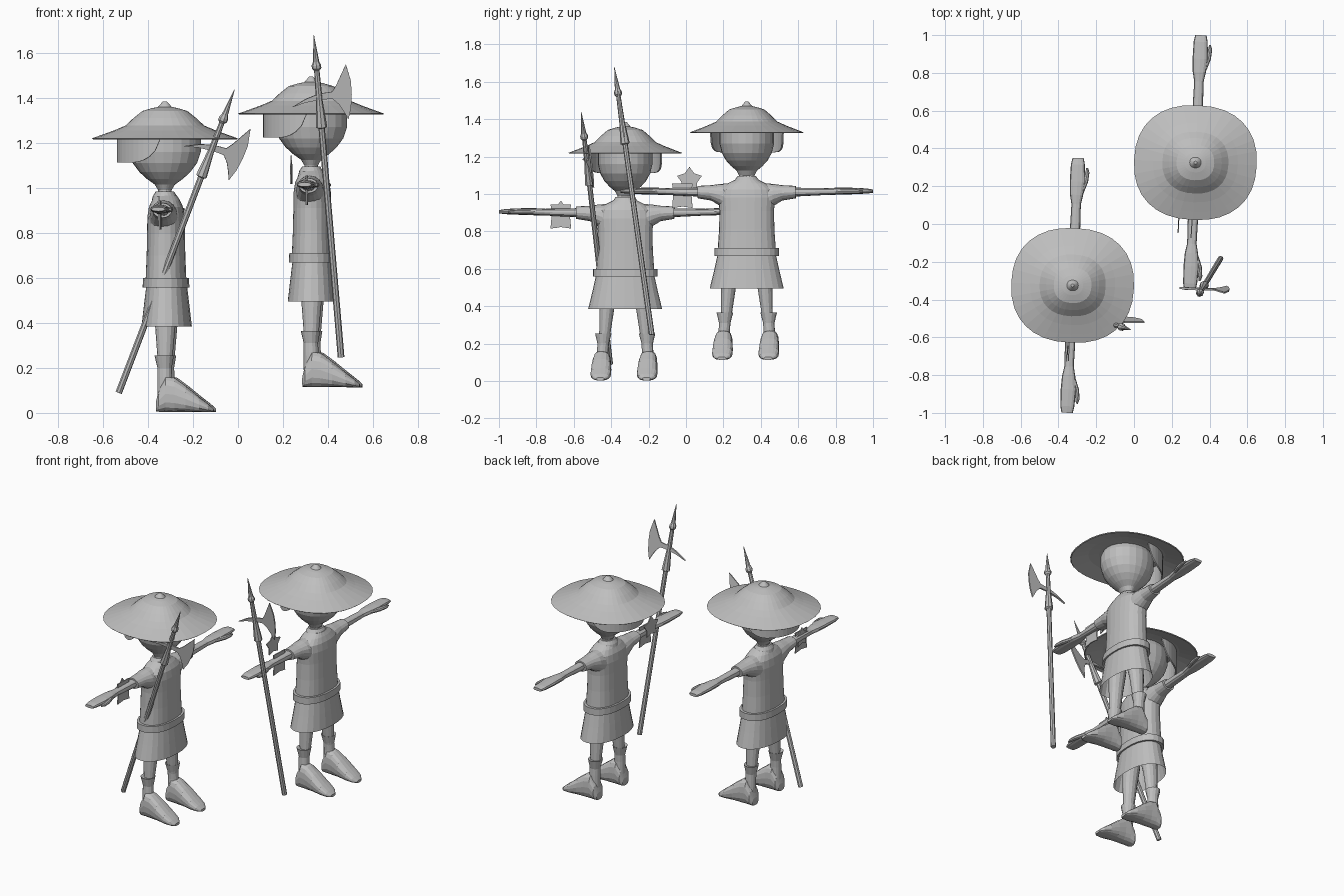
import bpy, bmesh, math
from mathutils import Matrix, Vector

if "Cube" in bpy.data.objects:
    bpy.data.objects.remove(bpy.data.objects["Cube"])

grey = bpy.data.materials.new("plain grey")
grey.diffuse_color = (0.52, 0.52, 0.52, 1)
grey.use_nodes = True
grey.node_tree.nodes["Principled BSDF"].inputs["Base Color"].default_value = grey.diffuse_color


def finish(name, bm, mat):
    """Turn a bmesh into a grey object placed by a matrix."""
    bmesh.ops.recalc_face_normals(bm, faces=bm.faces)
    bm.transform(mat)
    me = bpy.data.meshes.new(name)
    bm.to_mesh(me)
    bm.free()
    me.materials.append(grey)
    ob = bpy.data.objects.new(name, me)
    bpy.context.collection.objects.link(ob)
    return ob


def loft(name, rings, mat, axis='z', n=20, p=2.0, caps=True):
    """Skin oval rings (centre, radius_a, radius_b) stacked along an axis."""
    bm = bmesh.new()
    loops = []
    for (cx, cy, cz), ra, rb in rings:
        loop = []
        for i in range(n):
            a = 2 * math.pi * i / n
            c, s = math.cos(a), math.sin(a)
            u = ra * math.copysign(abs(c) ** (2 / p), c)
            v = rb * math.copysign(abs(s) ** (2 / p), s)
            off = {'z': (u, v, 0), 'y': (u, 0, v), 'x': (0, u, v)}[axis]
            loop.append(bm.verts.new((cx + off[0], cy + off[1], cz + off[2])))
        loops.append(loop)
    for a, b in zip(loops, loops[1:]):
        for i in range(n):
            j = (i + 1) % n
            bm.faces.new((a[i], a[j], b[j], b[i]))
    if caps:
        bm.faces.new(loops[0])
        bm.faces.new(loops[-1])
    return finish(name, bm, mat)


def lathe(name, profile, mat, cx=0.0, **kw):
    """Upright loft from (z, radius_x, radius_y) rows."""
    return loft(name, [((cx, 0, z), rx, ry) for z, rx, ry in profile], mat, **kw)


def plate(name, pts, mat, thick=0.006):
    """Flat outline in local xz, extruded a little along y."""
    bm = bmesh.new()
    f = bm.faces.new([bm.verts.new((x, -thick / 2, z)) for x, z in pts])
    ext = bmesh.ops.extrude_face_region(bm, geom=[f])
    bmesh.ops.translate(bm, vec=(0, thick, 0),
                        verts=[v for v in ext['geom'] if isinstance(v, bmesh.types.BMVert)])
    return finish(name, bm, mat)


def neck_guard(mat):
    """Curved flap hanging from the helmet round the back and sides."""
    bm = bmesh.new()
    cols = []
    for i in range(25):
        a = math.radians(92 + 176 * i / 24)
        x, y = 0.213 * math.cos(a), 0.198 * math.sin(a)
        t = min(max((x + 0.14) / 0.125, 0), 1)
        low = 1.113 + 0.115 * (1 - math.sqrt(1 - t * t))
        cols.append([bm.verts.new((x, y, low + (1.255 - low) * k / 3)) for k in range(4)])
    for a, b in zip(cols, cols[1:]):
        for k in range(3):
            bm.faces.new((a[k], b[k], b[k + 1], a[k + 1]))
    ob = finish("neck_guard", bm, mat)
    ob.modifiers.new("thickness", 'SOLIDIFY').thickness = 0.008


def guard(pos, star_at, star_size):
    m = Matrix.Translation(pos) @ Matrix.Rotation(math.radians(-2.5), 4, 'Z')
    # wide-brimmed helmet with a small knob
    hat = [(1.385, .008), (1.372, .02), (1.36, .03), (1.355, .055), (1.342, .10),
           (1.31, .14), (1.277, .175), (1.256, .225), (1.236, .28), (1.22, .325),
           (1.216, .32), (1.243, .22), (1.25, .16)]
    lathe("helmet", [(z, r, r * .935) for z, r in hat], m, n=32, p=2.3)
    neck_guard(m)
    # head and neck in one bulb, then the collar
    lathe("head", [(.94, .035, .045), (.99, .03, .042), (1.015, .045, .055), (1.04, .08, .085),
                   (1.07, .113, .112), (1.11, .143, .134), (1.16, .16, .146),
                   (1.22, .16, .146), (1.28, .13, .12)], m, n=24)
    lathe("collar", [(.945, .058, .07), (.965, .053, .064), (.985, .04, .05)], m)
    # tunic, skirt and belt
    lathe("tunic", [(.56, .092, .158), (.7, .086, .148), (.8, .084, .146), (.87, .083, .152),
                    (.915, .076, .145), (.945, .062, .105), (.967, .048, .06)],
          m, cx=.005, n=24, p=2.3)
    lathe("skirt", [(.385, .112, .198), (.48, .101, .175), (.57, .09, .155)],
          m, cx=.008, n=24, p=2.2, caps=False)
    lathe("belt", [(.558, .095, .162), (.558, .104, .172), (.6, .102, .172), (.6, .09, .16)],
          m, cx=.005, n=24, p=2.3)
    for s in (-1, 1):
        side = "right" if s < 0 else "left"

        def limb(name, rows, **kw):
            loft(side + name, [((x, s * y, z), a, b) for x, y, z, a, b in rows], m, **kw)
        # sleeve, bare arm and mitten hand
        limb("_sleeve", [(0, .09, .865, .065, .082), (0, .14, .884, .06, .06),
                         (0, .19, .896, .049, .041), (0, .262, .9, .042, .033)], axis='y', n=16)
        limb("_arm", [(0, .25, .9, .028, .024), (0, .43, .903, .025, .018),
                      (0, .48, .905, .035, .019), (.002, .55, .906, .041, .018),
                      (0, .64, .906, .037, .014), (0, .675, .905, .03, .009)],
             axis='y', n=12, p=2.5)
        limb("_thumb", [(.025, .49, .903, .012, .012), (.044, .55, .903, .014, .012),
                        (.052, .6, .903, .011, .01), (.05, .625, .903, .005, .005)],
             axis='y', n=8)
        # leg, boot cuff and foot
        limb("_leg", [(.01, .08, .5, .055, .05), (.006, .098, .385, .045, .04),
                      (.005, .115, .18, .028, .025)], n=14)
        limb("_boot_shaft", [(.008, .12, .08, .036, .034), (.005, .12, .16, .033, .031),
                             (.004, .118, .2, .032, .031), (.002, .117, .255, .043, .045),
                             (.002, .117, .25, .03, .03)], n=14)
        limb("_foot", [(-.033, .124, .03, .028, .024), (-.02, .124, .055, .045, .05),
                       (.01, .124, .085, .049, .08), (.05, .124, .08, .05, .076),
                       (.1, .124, .062, .054, .057), (.16, .124, .037, .055, .033),
                       (.2, .124, .021, .045, .018), (.222, .124, .011, .022, .008)],
             axis='x', n=16, p=2.6)
    # badge and cloth tab beside the right arm, facing forward
    turn = Matrix.Rotation(math.radians(90), 4, 'Z')
    star = []
    for i in range(10):
        r = star_size * (1 if i % 2 == 0 else .62)
        a = math.radians(90 + 36 * i)
        star.append((r * math.cos(a), r * math.sin(a)))
    plate("star_badge", star, m @ Matrix.Translation(star_at) @ turn)
    tab = [(-.055, .07), (-.048, .02), (-.055, -.06), (0, -.052), (.055, -.06), (.048, .02), (.055, .07)]
    plate("cloth_tab", tab, m @ Matrix.Translation((-.005, -.345, .875)) @ turn)


def halberd(bottom, tip, lean):
    bottom, tip = Vector(bottom), Vector(tip)
    up = (tip - bottom).normalized()
    d = Vector((1, lean, 0))
    d = (d - up * d.dot(up)).normalized()
    e = up.cross(d)
    m = Matrix((d, e, up)).transposed().to_4x4()
    m.translation = bottom
    # pole, collars and spear point
    rows = [(0, .015), (1.03, .014), (1.035, .025), (1.06, .023), (1.15, .015),
            (1.29, .012), (1.30, .021), (1.315, .021), (1.33, .014), (1.45, .001)]
    lathe("halberd_pole", [(z, r, r) for z, r in rows], m, n=8)
    # axe blade and drooping back spike
    head = m @ Matrix.Translation((0, 0, 1.172))
    blade = [(0, -.012), (.06, -.014), (.085, -.04), (.105, -.075), (.122, -.112),
             (.138, -.06), (.146, 0), (.147, .06), (.131, .136),
             (.105, .09), (.08, .045), (.06, .018), (0, .014)]
    plate("axe_blade", blade, head, .008)
    plate("back_spike", [(0, .014), (-.06, -.005), (-.122, -.036), (-.06, -.02), (0, -.014)], head, .012)


guard((-.325, -.325, 0), (-.012, -.345, .902), .062)
guard((.325, .325, .11), (-.075, -.31, .965), .07)
halberd((-.53, -.405, .09), (-.015, -.56, 1.438), .15)
halberd((.458, -.183, .248), (.337, -.383, 1.678), 0)
